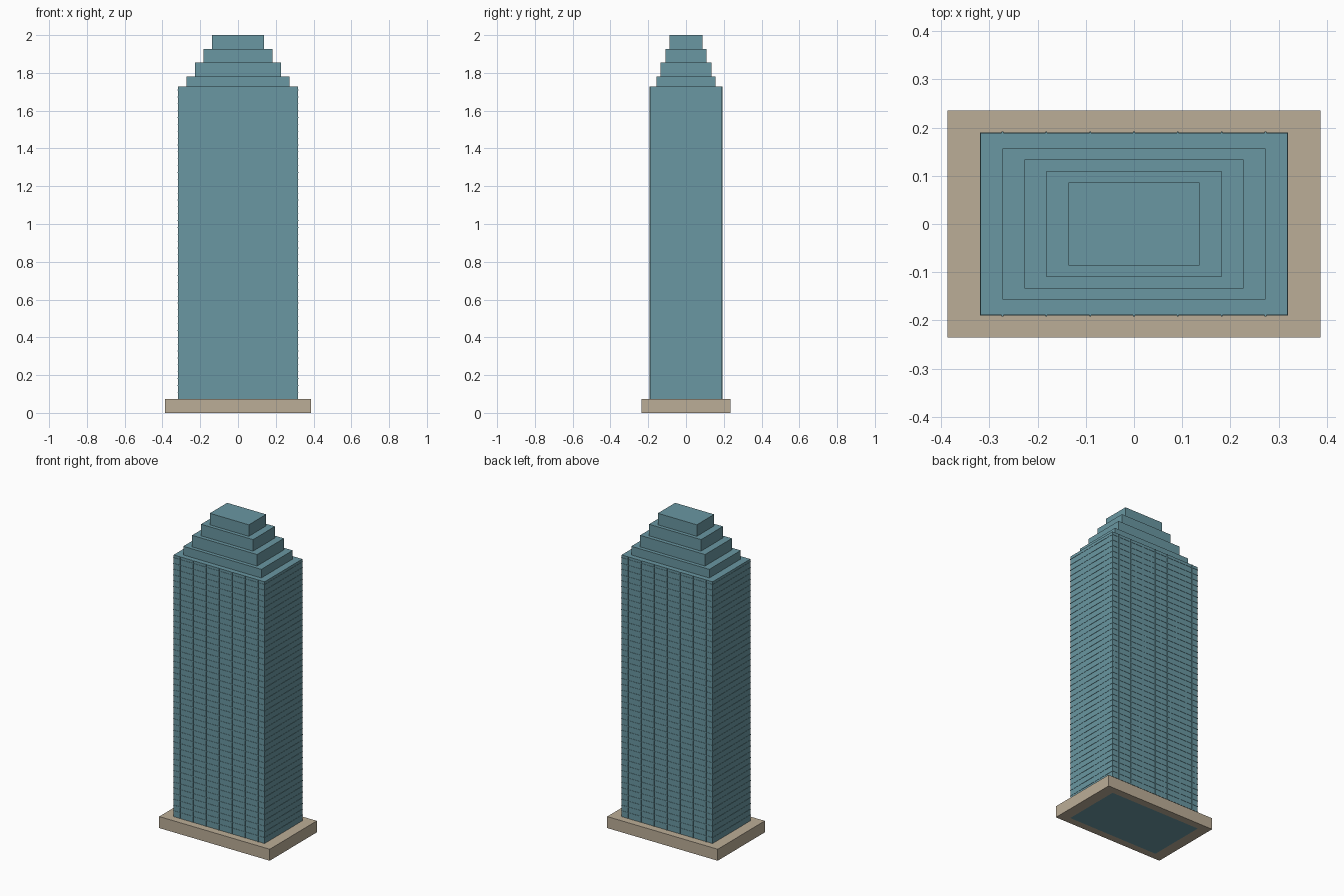
import bpy, bmesh
from mathutils import Matrix, Vector

if "Cube" in bpy.data.objects:
    bpy.data.objects.remove(bpy.data.objects["Cube"])

U = 2 / 110  # one storey-grid unit


def material(name, rgb):
    m = bpy.data.materials.new(name)
    m.diffuse_color = (*rgb, 1)
    m.use_nodes = True
    m.node_tree.nodes["Principled BSDF"].inputs["Base Color"].default_value = m.diffuse_color
    return m


GLASS = material("teal_glass", (0.144, 0.31, 0.36))
STONE = material("sandstone", (0.50, 0.42, 0.31))


def boxes(name, items, mat):
    """One object made of boxes: (half x, half y, z0, z1, centre x, centre y)."""
    bm = bmesh.new()
    for hx, hy, z0, z1, cx, cy in items:
        m = Matrix.Translation((cx, cy, (z0 + z1) / 2)) @ Matrix.Diagonal((2 * hx, 2 * hy, z1 - z0, 1))
        bmesh.ops.create_cube(bm, size=1, matrix=m)
    me = bpy.data.meshes.new(name)
    bm.to_mesh(me)
    bm.free()
    me.materials.append(mat)
    ob = bpy.data.objects.new(name, me)
    bpy.context.collection.objects.link(ob)
    return ob


TX, TY = 17.5 * U, 0.1885       # shaft half sizes
PX, PY = 0.3865, 0.235          # plinth half sizes
PLINTH_TOP, ROOF = 0.0727, 95 * U

# Main shaft, running down through the plinth to the ground
boxes("tower_shaft", [(TX, TY, 0, ROOF, 0, 0)], GLASS)

# Plinth: a rectangular collar around the shaft
bm = bmesh.new()
rings = [[bm.verts.new((sx * hx, sy * hy, z)) for sx, sy in ((-1, -1), (1, -1), (1, 1), (-1, 1))]
         for hx, hy, z in ((PX, PY, 0), (PX, PY, PLINTH_TOP), (TX, TY, PLINTH_TOP), (TX, TY, 0))]
for a in range(4):
    for i in range(4):
        r, s, j = rings[a], rings[(a + 1) % 4], (i + 1) % 4
        bm.faces.new((r[i], r[j], s[j], s[i]))
bmesh.ops.recalc_face_normals(bm, faces=bm.faces)
me = bpy.data.meshes.new("plinth")
bm.to_mesh(me)
bm.free()
me.materials.append(STONE)
bpy.context.collection.objects.link(bpy.data.objects.new("plinth", me))

# Stepped crown
z = ROOF
for i, (hx, hy, top) in enumerate(((15, 0.157, 98), (12.5, 0.134, 102), (10, 0.1095, 106), (7.5, 0.0865, 110))):
    boxes(f"crown_tier_{i + 1}", [(hx * U, hy, z, top * U, 0, 0)], GLASS)
    z = top * U

# Thin floor bands wrapping the shaft, one every storey
boxes("floor_bands", [(TX + 0.0018, TY + 0.0018, k * U - 0.0018, k * U + 0.0018, 0, 0)
                      for k in range(6, 95, 2)], GLASS)

# Vertical mullions on the front and back
boxes("mullions", [(0.0018, 0.0035, PLINTH_TOP, ROOF, k * 5 * U, s * TY)
                   for k in range(-3, 4) for s in (-1, 1)], GLASS)
